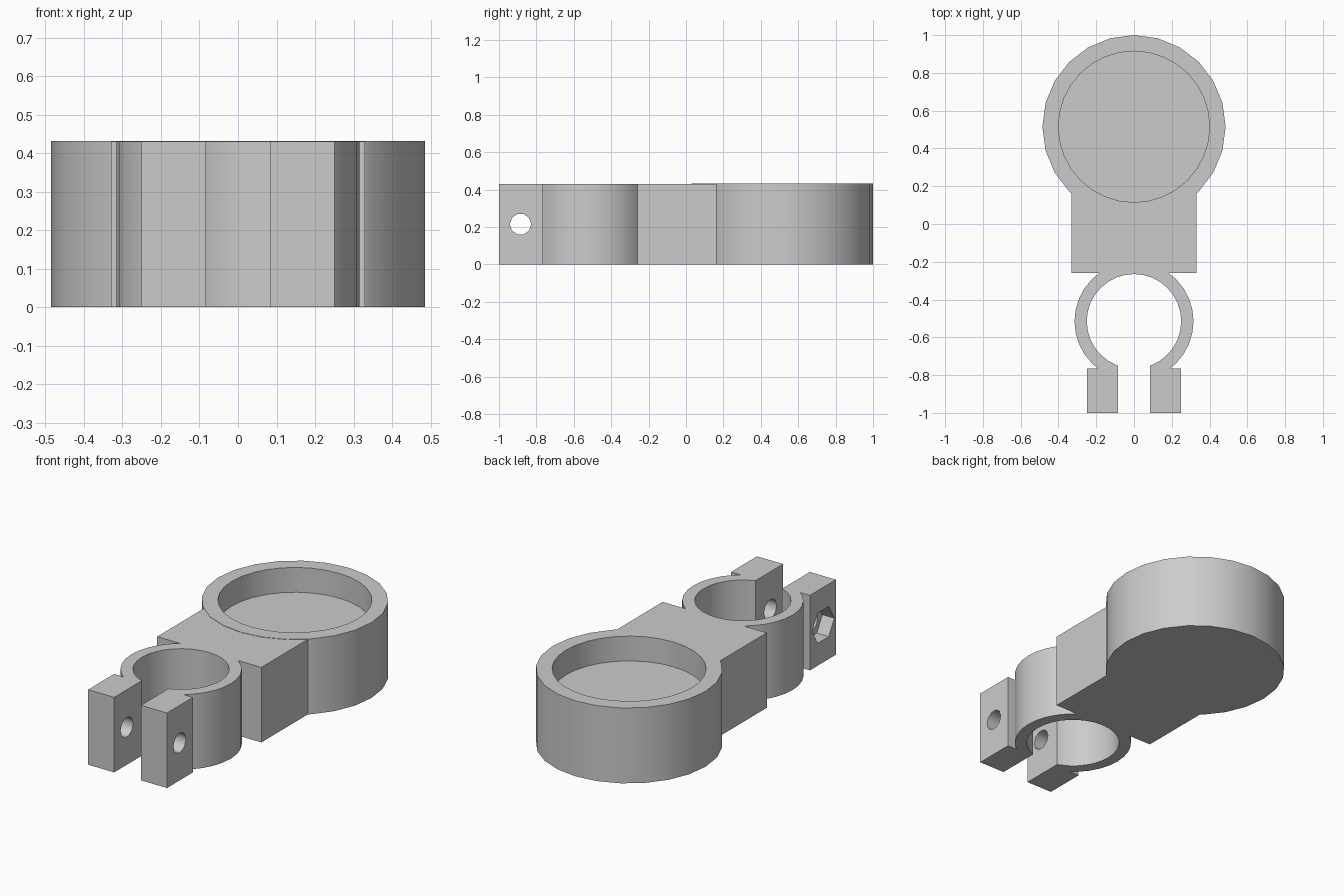
import bpy
import math

default_cube = bpy.data.objects.get("Cube")
if default_cube:
    bpy.data.objects.remove(default_cube, do_unlink=True)

HEIGHT = 0.43
CUP_Y, CLAMP_Y, BOLT_Y = 0.515, -0.515, -0.885

grey = bpy.data.materials.new("light_grey")
grey.use_nodes = True
grey.diffuse_color = (0.6, 0.6, 0.6, 1)
grey.node_tree.nodes["Principled BSDF"].inputs["Base Color"].default_value = (0.6, 0.6, 0.6, 1)


def cylinder(name, radius, y, z0, z1, sides):
    """Upright cylinder between two heights."""
    bpy.ops.mesh.primitive_cylinder_add(vertices=sides, radius=radius, depth=z1 - z0,
                                        location=(0, y, (z0 + z1) / 2))
    obj = bpy.context.object
    obj.name = name
    return obj


def cross_cylinder(name, radius, x0, x1, sides):
    """Cylinder along x through the bolt axis, with a corner towards the front."""
    bpy.ops.mesh.primitive_cylinder_add(vertices=sides, radius=radius, depth=x1 - x0,
                                        location=((x0 + x1) / 2, BOLT_Y, HEIGHT / 2),
                                        rotation=(0, math.pi / 2, 0))
    obj = bpy.context.object
    obj.name = name
    return obj


def box(name, x0, x1, y0, y1, z0=0.0, z1=HEIGHT):
    bpy.ops.mesh.primitive_cube_add(size=1, location=((x0 + x1) / 2, (y0 + y1) / 2, (z0 + z1) / 2))
    obj = bpy.context.object
    obj.name = name
    obj.scale = (x1 - x0, y1 - y0, z1 - z0)
    return obj


def combine(body, part, operation):
    """Apply a boolean to the body and remove the used part."""
    mod = body.modifiers.new(part.name, "BOOLEAN")
    mod.operation = operation
    mod.solver = "EXACT"
    mod.object = part
    bpy.ops.object.select_all(action="DESELECT")
    bpy.context.view_layer.objects.active = body
    body.select_set(True)
    bpy.ops.object.modifier_apply(modifier=mod.name)
    bpy.data.objects.remove(part, do_unlink=True)


# Round cup, connecting block, clamp ring and two clamp ears
body = cylinder("cup_and_clamp_body", 0.485, CUP_Y, 0, HEIGHT + 0.002, 24)
solids = [
    box("connecting_block", -0.33, 0.33, -0.26, 0.3),
    cylinder("clamp_ring", 0.315, CLAMP_Y, 0, HEIGHT, 32),
    box("left_ear", 0.085, 0.25, -1, -0.765),
    box("right_ear", -0.25, -0.085, -1, -0.765),
]
for part in solids:
    combine(body, part, "UNION")

# Cup recess, clamp bore, clamp slot, bolt hole and hexagonal nut pocket
cutters = [
    cylinder("cup_recess", 0.4, CUP_Y, 0.29, 0.6, 32),
    cylinder("clamp_bore", 0.25, CLAMP_Y, -0.1, 0.6, 32),
    box("clamp_slot", -0.085, 0.085, -1.1, -0.6, -0.1, 0.6),
    cross_cylinder("bolt_hole", 0.057, -0.4, 0.4, 10),
    cross_cylinder("nut_pocket", 0.1, -0.4, -0.175, 6),
]
# Turn the nut pocket so its flats lie at the top and bottom
cutters[-1].rotation_euler = (math.pi / 2, 0, math.pi / 2)
cutters[-1].rotation_euler.rotate_axis("Z", math.pi / 6)
for part in cutters:
    combine(body, part, "DIFFERENCE")

body.data.materials.clear()
body.data.materials.append(grey)
for face in body.data.polygons:
    face.material_index = 0
bpy.ops.object.select_all(action="DESELECT")
body.select_set(True)
bpy.context.view_layer.objects.active = body
bpy.ops.object.shade_smooth_by_angle(angle=math.radians(40))
